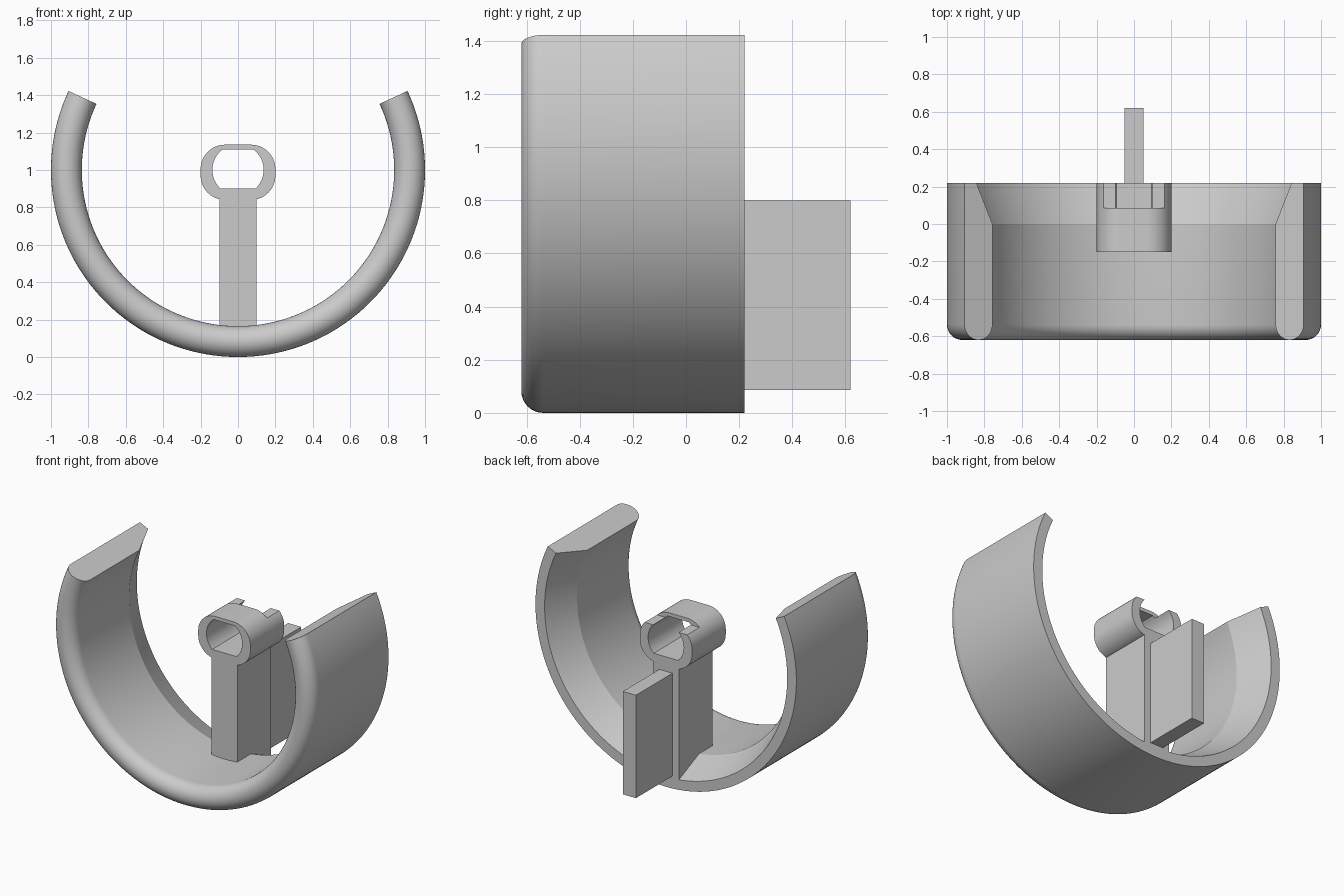
import bpy, bmesh
from math import sin, cos, pi, radians, sqrt, asin
from mathutils import Matrix

if "Cube" in bpy.data.objects:
    bpy.data.objects.remove(bpy.data.objects["Cube"], do_unlink=True)

grey = bpy.data.materials.new("light grey")
grey.use_nodes = True
grey.diffuse_color = (0.6, 0.6, 0.6, 1)
grey.node_tree.nodes["Principled BSDF"].inputs["Base Color"].default_value = (0.6, 0.6, 0.6, 1)

FRONT, BACK = -0.62, 0.22      # depth range of the ring
CENTRE = 1.0                   # height of the ring axis


def finish(bm, name):
    """Turn a bmesh into a named, coloured object."""
    bmesh.ops.recalc_face_normals(bm, faces=bm.faces)
    mesh = bpy.data.meshes.new(name)
    bm.to_mesh(mesh)
    bm.free()
    obj = bpy.data.objects.new(name, mesh)
    bpy.context.collection.objects.link(obj)
    mesh.materials.append(grey)
    return obj


def activate(obj):
    bpy.ops.object.select_all(action='DESELECT')
    obj.select_set(True)
    bpy.context.view_layer.objects.active = obj


def smooth(obj, angle):
    activate(obj)
    bpy.ops.object.shade_smooth_by_angle(angle=radians(angle))


def prism(name, outline, y0, y1):
    """Extrude an (x, z) outline along y."""
    bm = bmesh.new()
    face = bm.faces.new([bm.verts.new((x, y0, z)) for x, z in outline])
    ext = bmesh.ops.extrude_face_region(bm, geom=[face])
    verts = [v for v in ext["geom"] if isinstance(v, bmesh.types.BMVert)]
    bmesh.ops.translate(bm, verts=verts, vec=(0, y1 - y0, 0))
    return finish(bm, name)


def box(name, half_x, y0, y1, z0, z1):
    outline = [(-half_x, z0), (half_x, z0), (half_x, z1), (-half_x, z1)]
    return prism(name, outline, y0, y1)


def arc(cx, cz, r, a0, a1, steps=12):
    return [(cx + r * cos(a0 + (a1 - a0) * i / steps),
             cz + r * sin(a0 + (a1 - a0) * i / steps)) for i in range(steps + 1)]


def cut(obj, cutter):
    mod = obj.modifiers.new("cut", 'BOOLEAN')
    mod.operation, mod.solver, mod.object = 'DIFFERENCE', 'EXACT', cutter
    activate(obj)
    bpy.ops.object.modifier_apply(modifier=mod.name)
    bpy.data.objects.remove(cutter, do_unlink=True)


# Open ring: round front lip, chamfered inner back edge
outer, inner, flare = 1.0, 0.835, 0.93
lip = (outer - inner) / 2
profile = arc(inner + lip, FRONT + lip, lip, pi, 2 * pi, 16)
profile += [(outer, BACK), (flare, BACK), (inner, 0)]
segments = 120
start, sweep = radians(155), radians(230)
bm = bmesh.new()
rings = []
for i in range(segments + 1):
    a = start + sweep * i / segments
    rings.append([bm.verts.new((r * cos(a), y, CENTRE + r * sin(a))) for r, y in profile])
for a, b in zip(rings, rings[1:]):
    for j in range(len(profile)):
        k = (j + 1) % len(profile)
        bm.faces.new((a[j], a[k], b[k], b[j]))
bm.faces.new(rings[0])
bm.faces.new(rings[-1])
smooth(finish(bm, "open_ring"), 20)

# Stem rising from the ring, and the fin behind it
box("stem", 0.1, -0.15, BACK, 0.05, 0.86)
box("rear_fin", 0.05, BACK - 0.02, 0.62, 0.087, 0.8)

# Rounded sleeve on top of the stem
r, low, high, half = 0.13, 0.84, 1.135, 0.2
outline = []
for n, (cx, cz) in enumerate([(half - r, high - r), (r - half, high - r),
                              (r - half, low + r), (half - r, low + r)]):
    outline += arc(cx, cz, r, n * pi / 2, (n + 1) * pi / 2)
sleeve = prism("sleeve", outline, -0.15, BACK)

# Bore: a circle with flat top and bottom
bore = 0.137
up, down = asin(0.11 / bore), asin(0.1 / bore)
hole = arc(0, CENTRE, bore, -down, up, 20) + arc(0, CENTRE, bore, pi - up, pi + down, 20)
cut(sleeve, prism("bore_cutter", hole, -0.3, 0.4))

# Notch across the top at the back of the sleeve
cut(sleeve, box("notch_cutter", 0.3, 0.085, 0.4, 1.096, 1.3))
smooth(sleeve, 25)
